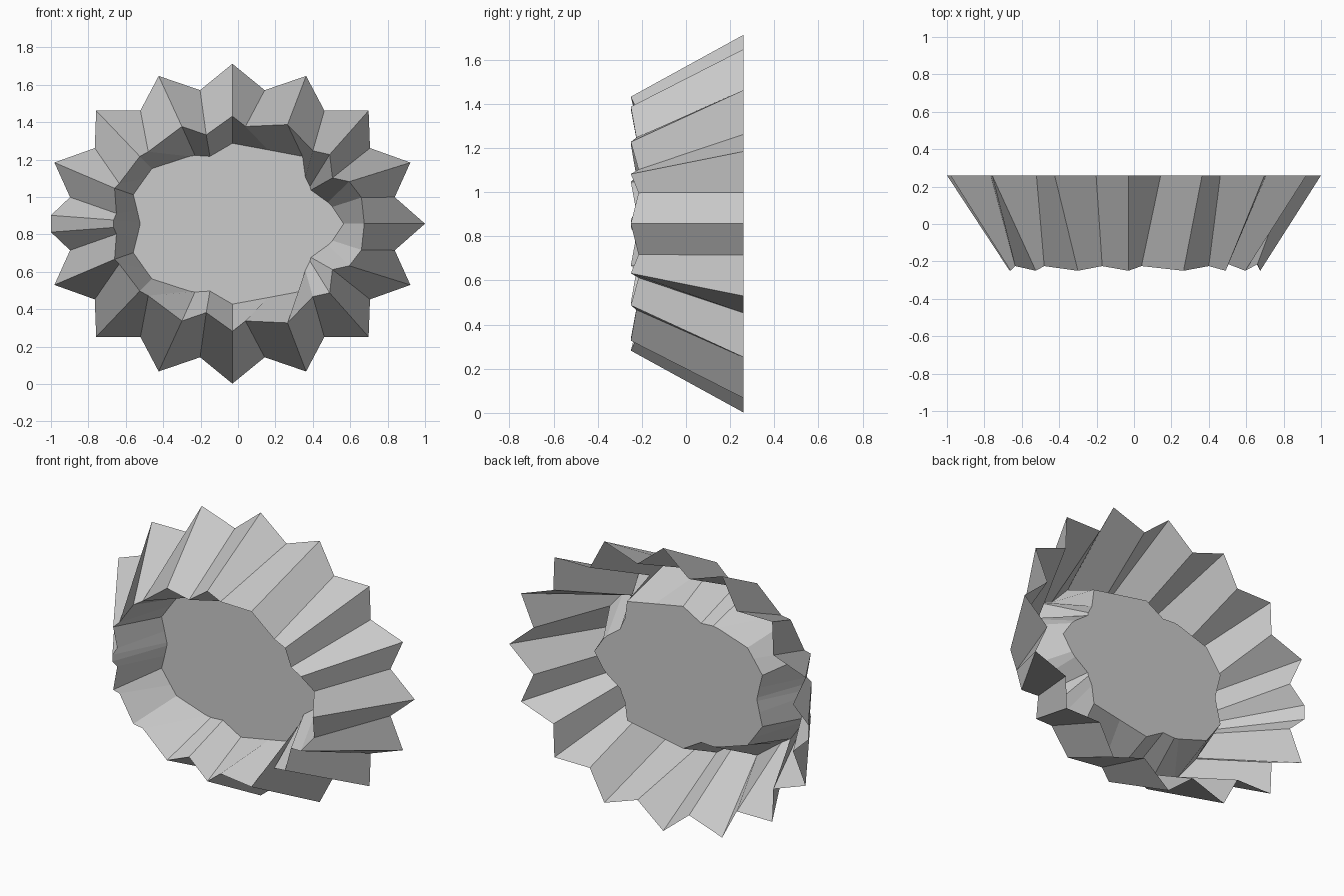
import bpy, bmesh, math

if "Cube" in bpy.data.objects:
    bpy.data.objects.remove(bpy.data.objects["Cube"])

CX, CZ = -0.03, 0.857      # centre of the fluted cup
BACK, FLOOR = 0.26, 0.07   # depth of flared edge and of the recessed floor

# Front lip and recessed floor outline, upper half from right to left: (x, height above centre)
LIP = [(.675, 0), (.66, .14), (.595, .225), (.505, .245), (.49, .37), (.40, .39),
       (.265, .53), (.04, .52), (-.03, .575), (-.17, .475), (-.30, .52), (-.48, .385),
       (-.525, .36), (-.635, .215), (-.66, .19), (-.65, .055), (-.665, .02)]
INNER = [(.565, 0), (.505, .09), (.48, .115), (.39, .18), (.385, .2), (.36, .25),
         (.345, .36), (.16, .395), (-.03, .43), (-.15, .36), (-.23, .365), (-.26, .36),
         (-.46, .295), (-.5, .24), (-.56, .155), (-.54, .075), (-.525, .01)]


def flare(k):
    """Star outline of the flared edge: even = tip, odd = valley."""
    if k == 16:
        return (-1.0, .045)            # flattened left tip
    a = k * math.pi / 16
    rx, rz = (1.03, .855) if k % 2 == 0 else (.885, .728)
    return (CX + rx * math.cos(a), rz * math.sin(a))


def lip_depth(k):
    if k in (1, 3):
        return -.215
    return -.25 if k % 2 == 0 else -.225


bm = bmesh.new()
# Upper half, then the mirrored lower half
order = [(k, 1) for k in range(17)] + [(k, -1) for k in range(16, 0, -1)]
rings = [[], [], []]
for k, s in order:
    pts = [(*flare(k), BACK), (*LIP[k], lip_depth(k)), (*INNER[k], FLOOR)]
    for ring, (x, h, y) in zip(rings, pts):
        ring.append(bm.verts.new((x, y, CZ + s * h)))

# Fluted outer wall and inner wall
n = len(order)
for a, b in zip(rings, rings[1:]):
    for i in range(n):
        j = (i + 1) % n
        bm.faces.new((a[i], a[j], b[j], b[i]))
# Recessed floor
bm.faces.new(rings[2])
bmesh.ops.recalc_face_normals(bm, faces=bm.faces)

mesh = bpy.data.meshes.new("fluted_cup")
bm.to_mesh(mesh)
bm.free()
cup = bpy.data.objects.new("fluted_cup", mesh)
bpy.context.collection.objects.link(cup)
